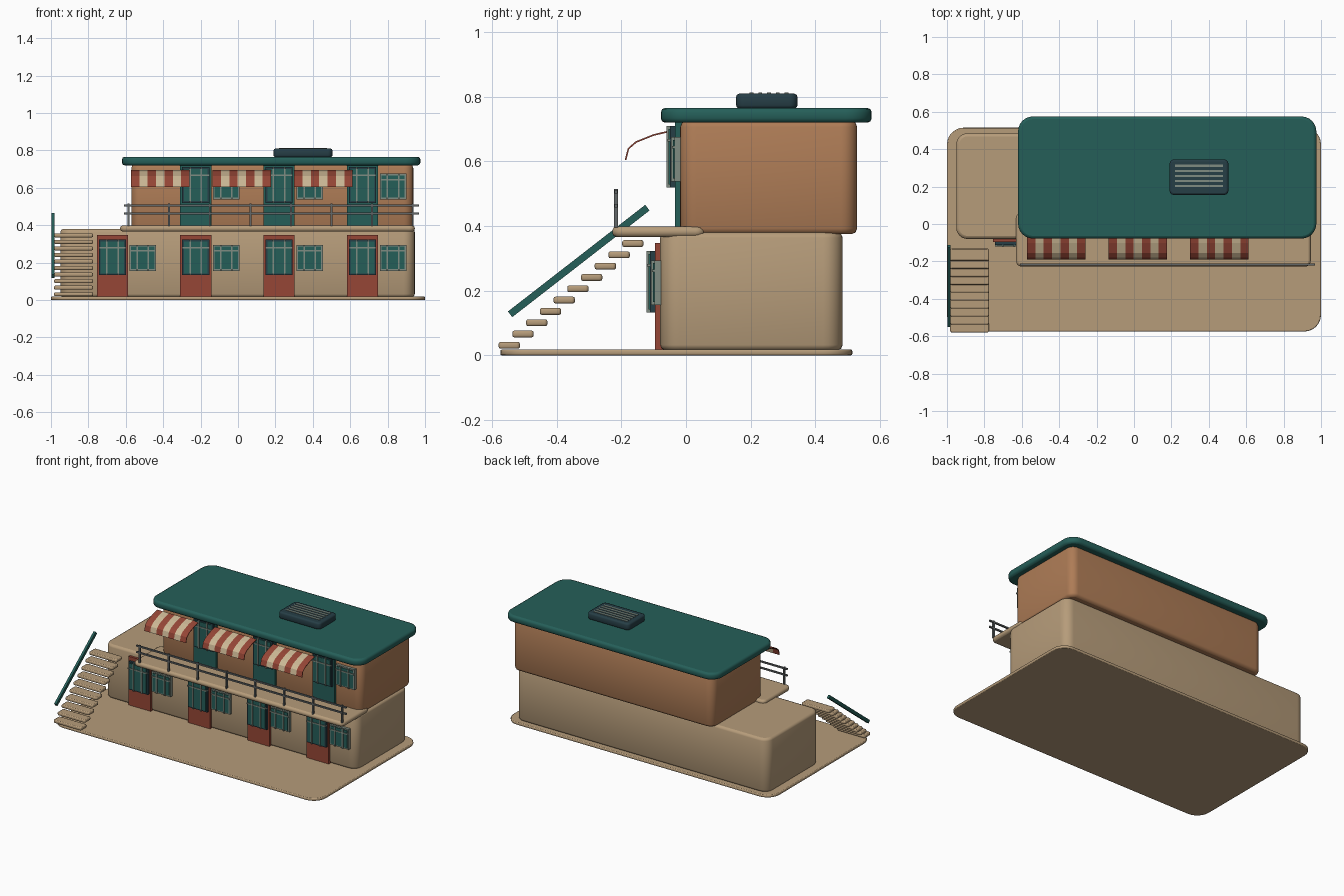
import bpy, bmesh, math
from mathutils import Matrix

if "Cube" in bpy.data.objects:
    bpy.data.objects.remove(bpy.data.objects["Cube"])


def material(name, rgb):
    lin = [((c / 255 + 0.055) / 1.055) ** 2.4 for c in rgb] + [1.0]
    m = bpy.data.materials.new(name)
    m.use_nodes = True
    m.diffuse_color = lin
    bsdf = next(n for n in m.node_tree.nodes if n.type == 'BSDF_PRINCIPLED')
    bsdf.inputs["Base Color"].default_value = lin
    return m


TAN = material("sand_plaster", (182, 156, 122))
BROWN = material("brown_plaster", (174, 124, 86))
TEAL = material("deep_teal", (37, 95, 89))
RED = material("brick_red", (150, 70, 54))
CREAM = material("cream_cloth", (205, 185, 150))
GREY = material("window_grey", (128, 140, 130))
SLATE = material("dark_slate", (38, 62, 70))
RAIL = material("rail_grey", (98, 103, 104))


def finish(name, bm, mats):
    bmesh.ops.recalc_face_normals(bm, faces=bm.faces)
    me = bpy.data.meshes.new(name)
    bm.to_mesh(me)
    bm.free()
    for m in mats:
        me.materials.append(m)
    ob = bpy.data.objects.new(name, me)
    bpy.context.collection.objects.link(ob)
    return ob


def block(name, xs, ys, zs, mat, corner=0, edge=0, segs=2):
    """Box with rounded vertical corners and softened top and bottom rims."""
    bm = bmesh.new()
    bmesh.ops.create_cube(bm, size=1)
    for v in bm.verts:
        v.co = [r[0] if c < 0 else r[1] for r, c in zip((xs, ys, zs), v.co)]
    if corner:
        upright = [e for e in bm.edges
                   if abs(e.verts[0].co.z - e.verts[1].co.z) > 1e-5]
        bmesh.ops.bevel(bm, geom=upright, offset=corner, segments=6,
                        profile=0.5, affect='EDGES')
    if edge:
        rims = [e for e in bm.edges
                if abs(e.verts[0].co.z - e.verts[1].co.z) < 1e-5]
        bmesh.ops.bevel(bm, geom=rims, offset=edge, segments=segs,
                        profile=0.5, affect='EDGES')
        bm.normal_update()
        # caps stay flat, sides blend softly into the rims
        for f in bm.faces:
            f.smooth = abs(f.normal.z) < 0.99
    return finish(name, bm, [mat])


def add_box(bm, xs, ys, zs):
    made = bmesh.ops.create_cube(bm, size=1)["verts"]
    for v in made:
        v.co = [r[0] if c < 0 else r[1] for r, c in zip((xs, ys, zs), v.co)]


# Main masses
block("ground_plate", (-1, 1), (-0.575, 0.515), (0, 0.018), TAN, 0.09, 0.005)
block("ground_floor", (-0.95, 0.945), (-0.08, 0.485), (0.016, 0.38), TAN, 0.06, 0.016)
block("upper_floor", (-0.57, 0.937), (-0.018, 0.53), (0.375, 0.725), BROWN, 0.05, 0.018)
block("roof", (-0.62, 0.975), (-0.078, 0.575), (0.72, 0.766), TEAL, 0.08, 0.014)
block("balcony", (-0.63, 0.945), (-0.228, 0.06), (0.366, 0.399), TAN, 0.03, 0.013)

# Roof vent with slats
block("roof_vent", (0.19, 0.505), (0.155, 0.345), (0.764, 0.81), SLATE, 0.025, 0.01)
bm = bmesh.new()
for i in range(5):
    y = 0.203 + 0.027 * i
    add_box(bm, (0.22, 0.475), (y - 0.006, y + 0.006), (0.8, 0.813))
finish("vent_slats", bm, [GREY])


# Glazed units: surround, pane and glazing bars
def glazing(name, x, z, w, h, y, depth, surround):
    xs, zs = (x - w / 2, x + w / 2), (z - h / 2, z + h / 2)
    front = y - depth
    block(name + "_surround", xs, (front, y), zs, surround)
    block(name + "_pane", (xs[0] + 0.009, xs[1] - 0.009), (front - 0.004, y),
          (zs[0] + 0.009, zs[1] - 0.009), TEAL)
    bm = bmesh.new()
    for s in (-1, 1):
        bx = x + s * w * 0.21
        add_box(bm, (bx - 0.004, bx + 0.004), (front - 0.01, y), (zs[0], zs[1]))
    bz = z + h * 0.27
    add_box(bm, xs, (front - 0.008, y), (bz - 0.004, bz + 0.004))
    finish(name + "_bars", bm, [GREY])


# Doors and windows repeat in bays; the upper storey skips the first bay
for bay in range(4):
    x = -0.672 + 0.446 * bay
    levels = [("lower", -0.08, 0.016, 0.348, 0.228, 0.225, RED)]
    if bay:
        levels.append(("upper", -0.018, 0.395, 0.722, 0.615, 0.607, TEAL))
    for level, wall, z0, z1, glass_z, win_z, mat in levels:
        tag = f"{level}_{bay + 1}"
        block("door_" + tag, (x - 0.083, x + 0.083), (wall - 0.016, wall + 0.02),
              (z0, z1), mat)
        glazing("door_window_" + tag, x, glass_z, 0.145, 0.19, wall - 0.012, 0.02, SLATE)
        glazing("window_" + tag, x + 0.163, win_z, 0.142, 0.138, wall + 0.01, 0.028, GREY)

# Striped awnings
profile = [(-0.05, 0.694), (-0.1, 0.682), (-0.155, 0.66), (-0.178, 0.64), (-0.187, 0.605)]
for n in range(3):
    x0, stripes, width = -0.572 + 0.436 * n, 7, 0.0447
    bm = bmesh.new()
    rows = [[bm.verts.new((x0 + width * i, y, z)) for y, z in profile]
            for i in range(stripes + 1)]
    for i in range(stripes):
        for j in range(len(profile) - 1):
            f = bm.faces.new((rows[i][j], rows[i + 1][j],
                              rows[i + 1][j + 1], rows[i][j + 1]))
            f.material_index = i % 2
    awning = finish(f"awning_{n + 1}", bm, [RED, CREAM])
    solid = awning.modifiers.new("thickness", 'SOLIDIFY')
    solid.thickness = 0.005
    solid.offset = 0

# Balcony railing
bm = bmesh.new()
for z in (0.463, 0.506):
    add_box(bm, (-0.61, 0.967), (-0.222, -0.212), (z - 0.005, z + 0.005))
for i in range(8):
    x = -0.585 + 0.217 * i
    add_box(bm, (x - 0.005, x + 0.005), (-0.223, -0.211), (0.395, 0.515))
finish("balcony_railing", bm, [RAIL])

# Outside stairs with floating treads
for i in range(10):
    y, z = -0.547 + 0.0425 * i, 0.031 + 0.035 * i
    block(f"stair_tread_{i + 1}", (-0.983, -0.775), (y - 0.033, y + 0.033),
          (z - 0.0105, z + 0.0105), TAN, 0.01, 0.006)

# Sloping handrail beside the stairs
dy, dz = 0.425, 0.33
bm = bmesh.new()
length = math.hypot(dy, dz)
add_box(bm, (-0.008, 0.008), (-length / 2, length / 2), (-0.011, 0.011))
bm.transform(Matrix.Translation((-0.988, -0.332, 0.292))
             @ Matrix.Rotation(math.atan2(dz, dy), 4, 'X'))
finish("stair_handrail", bm, [TEAL])
